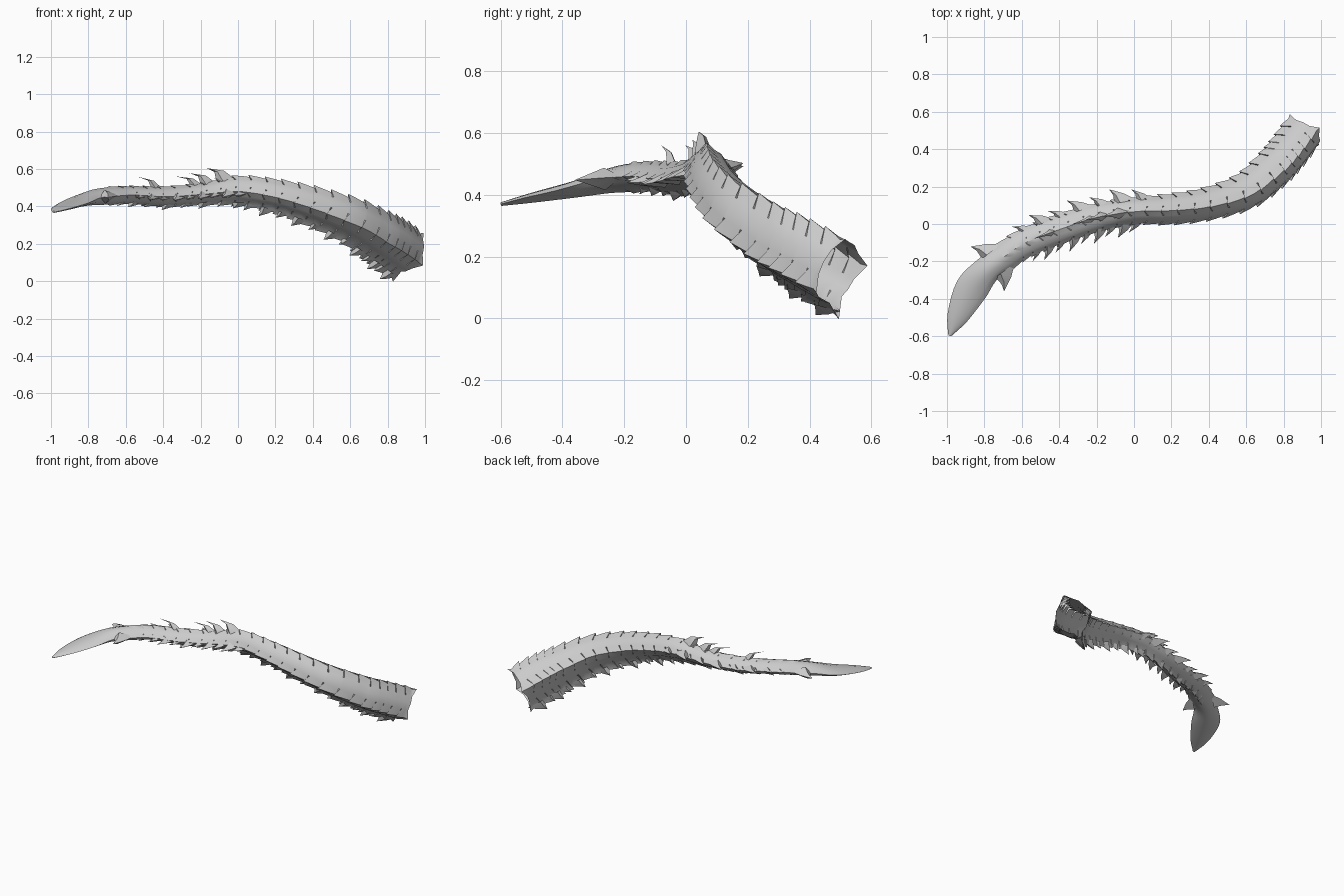
import bpy, bmesh, math
from mathutils import Vector

cube = bpy.data.objects.get("Cube")
if cube:
    bpy.data.objects.remove(cube)

grey = bpy.data.materials.new("bone_grey")
grey.use_nodes = True
tone = (0.6, 0.6, 0.6, 1)
grey.diffuse_color = tone
grey.node_tree.nodes["Principled BSDF"].inputs["Base Color"].default_value = tone

# Stations from tip to base: x, y, z, half width, half height, roll
PATH = [
    (-.985, -.597, .37, .008, .006, 0), (-.945, -.5, .39, .056, .016, 0),
    (-.87, -.35, .42, .088, .028, 0), (-.79, -.25, .445, .075, .04, 0),
    (-.7, -.18, .455, .073, .046, 0), (-.58, -.1, .46, .075, .046, 0),
    (-.4, -.03, .452, .075, .052, 0), (-.2, .035, .465, .072, .056, 0),
    (0, .07, .483, .068, .075, .05), (.2, .08, .455, .078, .085, .1),
    (.4, .11, .4, .085, .1, .2), (.6, .18, .325, .098, .118, .3),
    (.745, .3, .24, .11, .135, .38), (.825, .39, .19, .113, .143, .4),
    (.9, .49, .135, .115, .145, .4)]
LAST = len(PATH) - 1
SIDES = 16


def station(t):
    """Smooth interpolation along the path."""
    i = min(max(int(t), 0), LAST - 1)
    f = t - i
    a, b, c, d = (PATH[min(max(i + k, 0), LAST)] for k in (-1, 0, 1, 2))
    return [q + .5 * f * (r - p + f * (2*p - 5*q + 4*r - s + f * (3*(q - r) + s - p)))
            for p, q, r, s in zip(a, b, c, d)]


def frame(t):
    """Centre, direction, side, up, half width and half height."""
    v = station(t)
    e = .05
    tan = (Vector(station(min(t + e, LAST))[:3]) - Vector(station(max(t - e, 0))[:3])).normalized()
    side = Vector((0, 0, 1)).cross(tan).normalized()
    up = tan.cross(side)
    c, s = math.cos(v[5]), math.sin(v[5])
    return Vector(v[:3]), tan, side * c + up * s, up * c - side * s, v[3], v[4]


def surface(t, angle, scale=1):
    p, tan, side, up, w, h = frame(t)
    return p + (side * w * math.cos(angle) + up * h * math.sin(angle)) * scale


def finish(bm, name, angle):
    bmesh.ops.recalc_face_normals(bm, faces=bm.faces)
    mesh = bpy.data.meshes.new(name)
    bm.to_mesh(mesh)
    bm.free()
    mesh.materials.append(grey)
    ob = bpy.data.objects.new(name, mesh)
    bpy.context.collection.objects.link(ob)
    bpy.ops.object.select_all(action='DESELECT')
    ob.select_set(True)
    bpy.context.view_layer.objects.active = ob
    bpy.ops.object.shade_smooth_by_angle(angle=math.radians(angle))


def make_body():
    """Open tube with four toothed ridges and hollowed flanks above the keel."""
    bm = bmesh.new()
    stops = [(t / 4, 0) for t in range(17)]
    segments = 24
    start = 4.3
    step = (LAST - start) / segments
    for k in range(segments):
        t = start + k * step
        stops += [(t, .12), (t + step * .5, .04), (t + step * .9, -.02)]
    stops.append((LAST, .06))
    rings = []
    for t, flare in stops:
        tan = frame(t)[1]
        hollow = min(max((t - 6) / 3, 0), 1) * .25
        ring = []
        for j in range(SIDES):
            a = 2 * math.pi * j / SIDES
            ridge = max(0, math.cos(4 * a))
            flank = max(0, -math.sin(a)) * (1 - ridge) * hollow
            co = surface(t, a, .89 - flank + (.11 + flare) * ridge)
            # Teeth lean towards the tip, the rim flares away from it
            lean = .02 if t == LAST else -.2 * max(flare, 0)
            ring.append(bm.verts.new(co + tan * lean * ridge))
        rings.append(ring)
    for a, b in zip(rings, rings[1:]):
        for j in range(SIDES):
            k = (j + 1) % SIDES
            bm.faces.new((a[j], a[k], b[k], b[j]))
    bm.faces.new(rings[0])
    finish(bm, "tail_body", 40)


def add_spike(bm, t, degrees, length, base, sweep, hook=0):
    """Swept fin: long kite base, bent middle and a pointed end."""
    a = math.radians(degrees)
    tan, side, up = frame(t)[1:4]
    out = (side * math.cos(a) + up * math.sin(a)).normalized()
    across = tan.cross(out)
    root = surface(t, a, .84)
    rows = []
    for f, width in ((0, 1), (.55, .5)):
        c = root + out * length * f * (1 + hook) - tan * sweep * f * (.6 - hook * .3)
        rows.append([bm.verts.new(c + d * base * width) for d in
                     (tan * 1.8, across * .7, -tan * .7, -across * .7)])
    tip = bm.verts.new(root + out * length - tan * sweep)
    for j in range(4):
        k = (j + 1) % 4
        bm.faces.new((rows[0][j], rows[0][k], rows[1][k], rows[1][j]))
        bm.faces.new((rows[1][j], rows[1][k], tip))


def make_row(name, degrees, first, last, count, length, base, sweep):
    bm = bmesh.new()
    for i in range(count):
        f = i / (count - 1)
        grow = (.85 + .3 * (i % 2)) * (1 + .25 * f)
        add_spike(bm, first + (last - first) * f, degrees, length * grow, base * grow, sweep)
    finish(bm, name, 40)


make_body()
# Rows: name, angle, first, last, count, length, base half length, sweep
for row in (
        ("keel_spikes", 270, 8.3, 13.5, 12, .045, .032, .02),
        ("back_side_spikes", 5, 5.1, 8.2, 7, .055, .034, .05),
        ("front_side_spikes", 190, 5.2, 8, 9, .055, .026, .04),
        ("belly_spikes", 265, 4.6, 8, 8, .022, .03, .025)):
    make_row(*row)

# Curved horns on the top: position, length, base half length, sweep
bm = bmesh.new()
for t, length, base, sweep in ((5.75, .06, .026, .1), (6.85, .06, .028, .1),
                               (7.15, .07, .034, .08), (7.6, .078, .042, .075)):
    add_spike(bm, t, 90, length, base, sweep, .25)
finish(bm, "curved_top_horns", 40)

# Pair of broad barbs at the neck of the blade
bm = bmesh.new()
for degrees in (0, 180):
    add_spike(bm, 3.5, degrees, .088, .052, .045)
finish(bm, "blade_barbs", 40)
